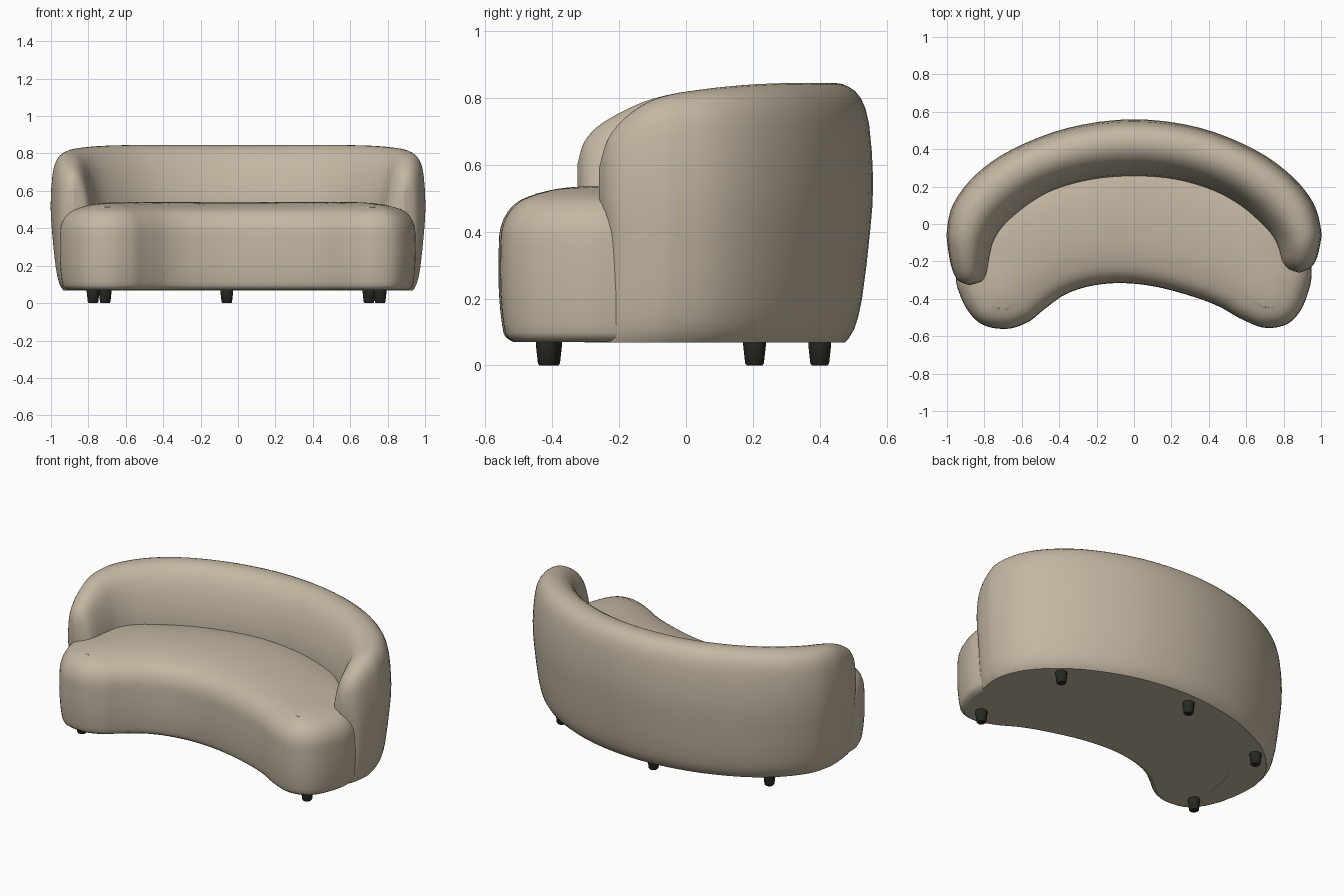
import bpy, bmesh, math
from mathutils import Vector

if "Cube" in bpy.data.objects:
    bpy.data.objects.remove(bpy.data.objects["Cube"])


def material(name, rgb):
    m = bpy.data.materials.new(name)
    m.diffuse_color = (*rgb, 1)
    m.use_nodes = True
    m.node_tree.nodes["Principled BSDF"].inputs["Base Color"].default_value = m.diffuse_color
    return m


FABRIC = material("beige_fabric", (0.55, 0.475, 0.363))
DARK = material("dark_wood", (0.022, 0.022, 0.016))


def spline(points, steps, closed=False):
    """Smooth curve through the points (any dimension)."""
    n, out = len(points), []
    pick = (lambda i: points[i % n]) if closed else (lambda i: points[max(0, min(n - 1, i))])
    for i in range(n if closed else n - 1):
        a, b, c, d = (Vector(pick(i + k)) for k in (-1, 0, 1, 2))
        for s in range(steps):
            t = s / steps
            out.append(0.5 * (2 * b + (c - a) * t + (2 * a - 5 * b + 4 * c - d) * t * t
                              + (3 * b - a - 3 * c + d) * t ** 3))
    if not closed:
        out.append(Vector(points[-1]))
    return out


def finish(bm, name, mat, angle=45):
    bmesh.ops.remove_doubles(bm, verts=bm.verts, dist=0.0005)
    bmesh.ops.recalc_face_normals(bm, faces=bm.faces)
    mesh = bpy.data.meshes.new(name)
    bm.to_mesh(mesh)
    bm.free()
    mesh.materials.append(mat)
    ob = bpy.data.objects.new(name, mesh)
    bpy.context.collection.objects.link(ob)
    bpy.ops.object.select_all(action='DESELECT')
    ob.select_set(True)
    bpy.context.view_layer.objects.active = ob
    bpy.ops.object.shade_smooth_by_angle(angle=math.radians(angle))
    for p in mesh.polygons:  # flat underside
        if p.normal.z < -.98:
            p.use_smooth = False
    return ob


# Seat: kidney outline, front edge left to right, then back edge right to left
front_edge = [(-.69, -.56), (-.57, -.525), (-.48, -.455), (-.37, -.377), (-.23, -.33), (-.06, -.315),
              (.13, -.337), (.33, -.392), (.46, -.443), (.58, -.51)]
back_edge = [(.71, -.555), (.84, -.52), (.922, -.39), (.943, -.2), (.82, .13), (0, .42),
             (-.82, .13), (-.945, -.22), (-.925, -.39), (-.83, -.525)]
outline = spline(front_edge + back_edge, 6, closed=True)
N = len(outline)
inward = []
for i in range(N):
    d = (outline[(i + 1) % N] - outline[i - 1]).normalized()
    inward.append(Vector((-d.y, d.x)))

bm = bmesh.new()
edge_profile = spline([(.045, .07), (.02, .085), (.01, .12), (0, .22), (0, .36), (.006, .415),
                       (.028, .462), (.065, .495), (.11, .512)], 2)
rings = [[bm.verts.new((*(p + q * inset), z)) for p, q in zip(outline, inward)]
         for inset, z in edge_profile]
for a, b in zip(rings, rings[1:]):
    for i in range(N):
        j = (i + 1) % N
        bm.faces.new((a[i], a[j], b[j], b[i]))
bm.faces.new(rings[0])
# Gently domed seat top, laid as strips from front edge to back edge
top, H, S = rings[-1], N // 2, 8
rim = [v.co.copy() for v in top]
strips = []
for i in range(H + 1):
    f, b = top[i].co, top[-i % N].co
    row = [top[i]]
    if 0 < i < H:
        for k in range(1, S):
            v = f.lerp(b, k / S)
            inset = min((v - p).length for p in rim)
            v.z += .031 * (1 - math.exp(-inset / .09))
            row.append(bm.verts.new(v))
        row.append(top[-i])
    strips.append(row)
for a, b in zip(strips, strips[1:]):
    if len(a) == 1 or len(b) == 1:
        tip, row = (a[0], b) if len(a) == 1 else (b[0], a)
        for k in range(S):
            bm.faces.new((tip, row[k], row[k + 1]))
    else:
        for k in range(S):
            bm.faces.new((a[k], a[k + 1], b[k + 1], b[k]))
finish(bm, "seat", FABRIC)

# Backrest stations: outer x, y, inner x, y, crest height
stations = [(-.89, -.325, -.87, -.325, .60), (-.945, -.30, -.81, -.308, .67),
            (-.975, -.235, -.785, -.27, .725), (-.995, -.13, -.77, -.17, .78),
            (-1, -.03, -.745, -.08, .81), (-.965, .11, -.68, .01, .828),
            (-.845, .265, -.56, .11, .84), (-.65, .40, -.42, .187, .845),
            (-.35, .515, -.22, .24, .845), (0, .56, 0, .257, .845),
            (.35, .515, .22, .24, .845), (.65, .395, .42, .182, .845),
            (.845, .255, .57, .10, .84), (.96, .11, .68, .005, .828),
            (1, -.03, .745, -.07, .81), (.995, -.11, .775, -.14, .783),
            (.975, -.19, .79, -.20, .73), (.945, -.235, .82, -.24, .67),
            (.89, -.26, .875, -.26, .59)]
# Cross-section: fraction from inner to outer side, fraction of height
section = spline([(0, 0), (0, .3), (0, .6), (.06, .74), (.15, .85), (.28, .94), (.45, .99),
                  (.62, 1), (.76, .985), (.88, .94), (.96, .84), (1, .62), (.97, .43),
                  (.89, .17), (.81, .05), (.72, 0)], 2)
BASE = .068
bm = bmesh.new()
path = spline(stations, 4)
rows = []
for n, (ox, oy, ix, iy, crest) in enumerate(path):
    end = max(0, 1 - min(n, len(path) - 1 - n) / 14)
    row = []
    for s, h in section:
        z = BASE + (crest - BASE) * h
        t = max(0, min(1, (.52 - z) / .17))
        tuck = .022 * end * t * t * (3 - 2 * t)  # arm fronts tuck back below the seat top
        row.append(bm.verts.new((ix + (ox - ix) * s, iy + (oy - iy) * s + tuck, z)))
    rows.append(row)
for a, b in zip(rows, rows[1:]):
    for k in range(len(section)):
        m = (k + 1) % len(section)
        bm.faces.new((a[k], a[m], b[m], b[k]))
bm.faces.new(rows[0])
bm.faces.new(rows[-1])
finish(bm, "backrest", FABRIC)

# Five short tapered feet
for n, (x, y) in enumerate([(-.775, -.405), (.76, -.415), (-.71, .205), (.70, .205), (-.06, .40)]):
    bm = bmesh.new()
    loops = [[bm.verts.new((x + r * math.cos(a * math.pi / 6), y + r * math.sin(a * math.pi / 6), z))
              for a in range(12)] for r, z in ((.023, 0), (.028, .006), (.034, .06), (.034, .085))]
    for a, b in zip(loops, loops[1:]):
        for k in range(12):
            m = (k + 1) % 12
            bm.faces.new((a[k], a[m], b[m], b[k]))
    bm.faces.new(loops[0])
    bm.faces.new(loops[-1])
    finish(bm, f"foot_{n + 1}", DARK, 35)
